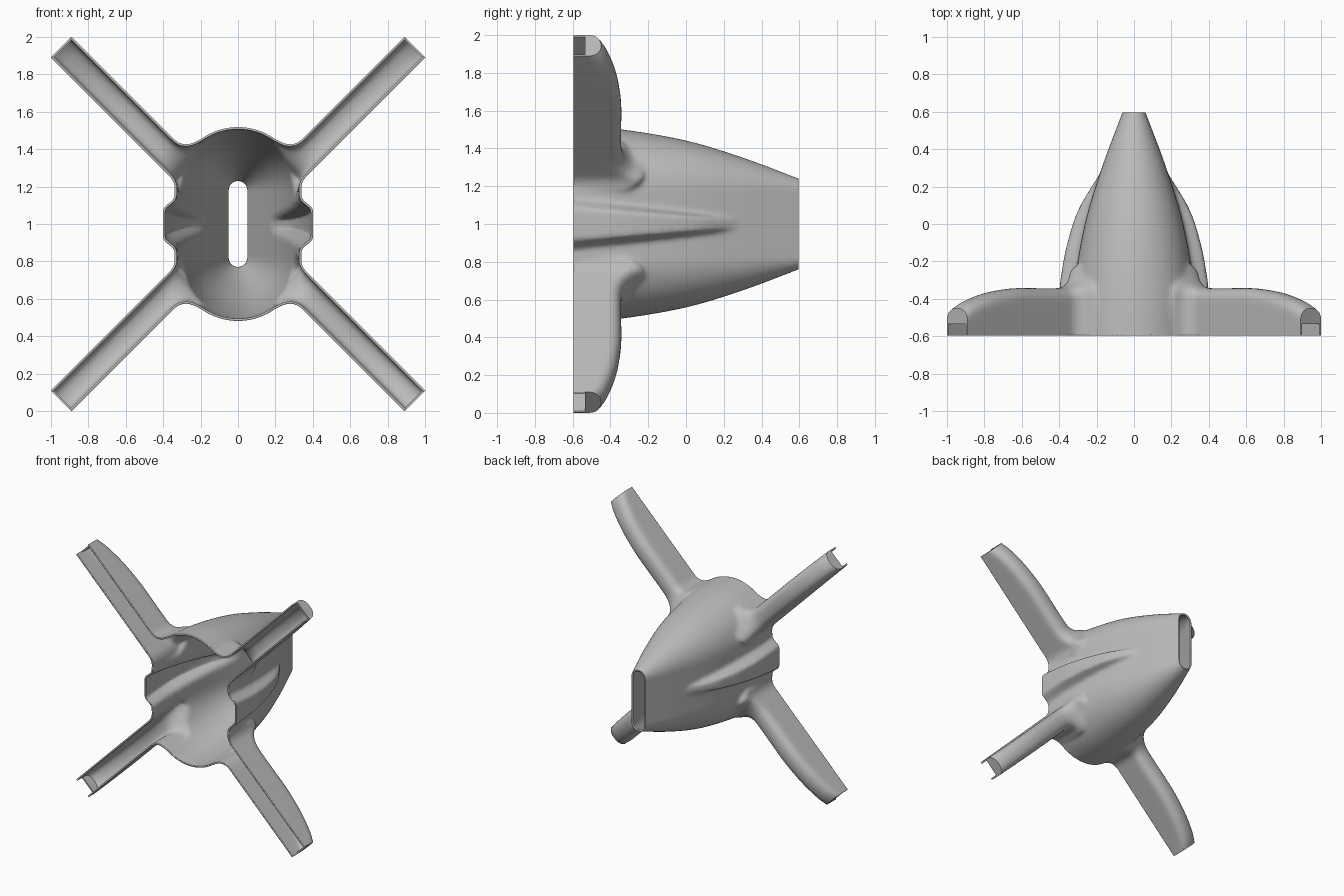
import bpy, bmesh, math
from mathutils import Vector

if "Cube" in bpy.data.objects:
    bpy.data.objects.remove(bpy.data.objects["Cube"])

FRONT, BACK, TIP = -0.595, 0.595, 1.336   # cut planes: open front, rear slot, arm ends
ARM_W, ROOT2 = 0.078, math.sqrt(2)

grey = bpy.data.materials.new("light_grey")
grey.use_nodes = True
grey.diffuse_color = (0.5, 0.5, 0.5, 1)
grey.node_tree.nodes["Principled BSDF"].inputs["Base Color"].default_value = (0.5, 0.5, 0.5, 1)


def curve(pts, t):
    """Smooth interpolation through (t, value) points."""
    if t <= pts[0][0]:
        return pts[0][1]
    if t >= pts[-1][0]:
        return pts[-1][1]
    slope = lambda a, b: (b[1] - a[1]) / (b[0] - a[0])
    tangent = lambda k: slope(pts[max(k - 1, 0)], pts[min(k + 1, len(pts) - 1)])
    i = next(k for k in range(len(pts) - 1) if t <= pts[k + 1][0])
    a, b = pts[i], pts[i + 1]
    d = b[0] - a[0]
    f = (t - a[0]) / d
    return (a[1] * (2*f**3 - 3*f*f + 1) + b[1] * (3*f*f - 2*f**3)
            + d * (tangent(i) * (f**3 - 2*f*f + f) + tangent(i + 1) * (f**3 - f*f)))


def loft(bm, rings):
    """Closed skin through equal-length rings of points, capped at both ends."""
    vs = [[bm.verts.new(p) for p in r] for r in rings]
    n = len(vs[0])
    faces = [bm.faces.new((a[i], a[(i + 1) % n], b[(i + 1) % n], b[i]))
             for a, b in zip(vs, vs[1:]) for i in range(n)]
    faces += [bm.faces.new(vs[0][::-1]), bm.faces.new(vs[-1])]
    bmesh.ops.recalc_face_normals(bm, faces=faces)


def steps(a, b, n):
    return [a + (b - a) * i / n for i in range(n + 1)]


def make_object(name, bm):
    me = bpy.data.meshes.new(name)
    bm.to_mesh(me)
    bm.free()
    me.materials.append(grey)
    ob = bpy.data.objects.new(name, me)
    bpy.context.collection.objects.link(ob)
    return ob


# Body: an upright stadium whose radius shrinks towards the rear
BODY_R = [(-0.7, 0.343), (-0.59, 0.338), (-0.35, 0.322), (0, 0.262),
          (0.3, 0.172), (0.6, 0.06), (0.68, 0.03)]


def body_ring(y):
    r = curve(BODY_R, y)
    return [(r * math.cos(a), y, 1 + s * 0.18 + r * math.sin(a))
            for s, start in ((1, 0), (-1, math.pi))
            for a in steps(start, start + math.pi, 28)]


# Side ridge: rounded trapezoid that fades into the body
RIDGE_X = [(-0.7, 0.402), (-0.36, 0.398), (-0.25, 0.385), (-0.1, 0.355),
           (0.08, 0.295), (0.27, 0.182)]


def ridge_ring(y, side):
    f = min(1, max(0, (y + 0.6) / 0.87))
    x, base = curve(RIDGE_X, y), curve(BODY_R, y) - 0.005
    h, foot = 0.085 - 0.065 * f, 0.14 - 0.105 * f
    half = [(base - 0.1, foot), (base, foot), (max(x, base + 0.001), h)]
    return ([(side * px, y, 1 + pz) for px, pz in half]
            + [(side * px, y, 1 - pz) for px, pz in half[::-1]])


# Arm: arched channel section, flared where it meets the body
ARM_TOP = [(0.2, -0.4), (0.34, -0.28), (0.4, -0.215), (0.44, -0.285), (0.5, -0.328),
           (0.57, -0.342), (0.877, -0.342), (0.99, -0.35), (1.131, -0.372),
           (1.273, -0.415), (1.336, -0.45), (1.4, -0.5)]


def flare(s, start, radius, reach):
    d = min(max(start - s, 0), reach)
    return ARM_W + radius - math.sqrt(max(radius**2 - d**2, 0))


def arm_ring(s, sx, sz, floor):
    top, high = curve(ARM_TOP, s), 0.07
    wide, narrow = flare(s, 0.56, 0.09, 0.09), flare(s, 0.437, 0.1, 0.071)
    sec = [(-narrow, floor)]
    for a in steps(math.pi, 0, 16):
        c, q = math.cos(a), abs(math.sin(a))
        u = math.copysign(abs(c) ** 0.85, c) * (wide if c > 0 else narrow)
        sec.append((u, top - high + high * q ** 0.85))
    sec.append((wide, floor))
    return [(sx * (s - u) / ROOT2, y, 1 + sz * (s + u) / ROOT2) for u, y in sec]


CORNERS = [(sx, sz) for sx in (1, -1) for sz in (1, -1)]
bm = bmesh.new()
loft(bm, [body_ring(y) for y in steps(-0.7, 0.67, 40)])
for side in (1, -1):
    loft(bm, [ridge_ring(y, side) for y in steps(-0.7, 0.27, 30)])
for sx, sz in CORNERS:
    stations = steps(0.2, 0.6, 50) + steps(0.62, 1.4, 30)
    loft(bm, [arm_ring(s, sx, sz, -0.7) for s in stations])
shell = make_object("canopy_shell", bm)

# Fuse the parts into one skin and soften the joints
remesh = shell.modifiers.new("fuse", 'REMESH')
remesh.mode = 'VOXEL'
remesh.voxel_size = 0.013
soften = shell.modifiers.new("soften", 'SMOOTH')
soften.factor, soften.iterations = 0.5, 6
graph = bpy.context.evaluated_depsgraph_get()
fused = bpy.data.meshes.new_from_object(shell.evaluated_get(graph))
shell.modifiers.clear()

# Open the front, the rear slot and the four arm ends
bm = bmesh.new()
bm.from_mesh(fused)
cuts = [((0, FRONT, 0), (0, -1, 0)), ((0, BACK, 0), (0, 1, 0))]
for sx, sz in CORNERS:
    n = Vector((sx, 0, sz)).normalized()
    cuts.append((Vector((0, 0, 1)) + n * TIP, n))
for co, no in cuts:
    bmesh.ops.bisect_plane(bm, geom=bm.verts[:] + bm.edges[:] + bm.faces[:], dist=0.0005,
                           plane_co=co, plane_no=no, clear_outer=True)
bm.to_mesh(shell.data)
bm.free()
bpy.data.meshes.remove(fused)

# Wall thickness, inwards
wall = shell.modifiers.new("wall", 'SOLIDIFY')
wall.thickness, wall.offset = 0.012, -1

# End walls: close the upper part of each arm end, leaving a notch below
objects = [shell]
for sx, sz in CORNERS:
    bm = bmesh.new()
    loft(bm, [arm_ring(s, sx, sz, -0.535) for s in (TIP - 0.012, TIP)])
    name = ("left" if sx > 0 else "right") + ("_upper" if sz > 0 else "_lower")
    objects.append(make_object(name + "_arm_end", bm))

bpy.ops.object.select_all(action='DESELECT')
for ob in objects:
    ob.select_set(True)
bpy.context.view_layer.objects.active = shell
bpy.ops.object.shade_smooth_by_angle(angle=math.radians(40))
